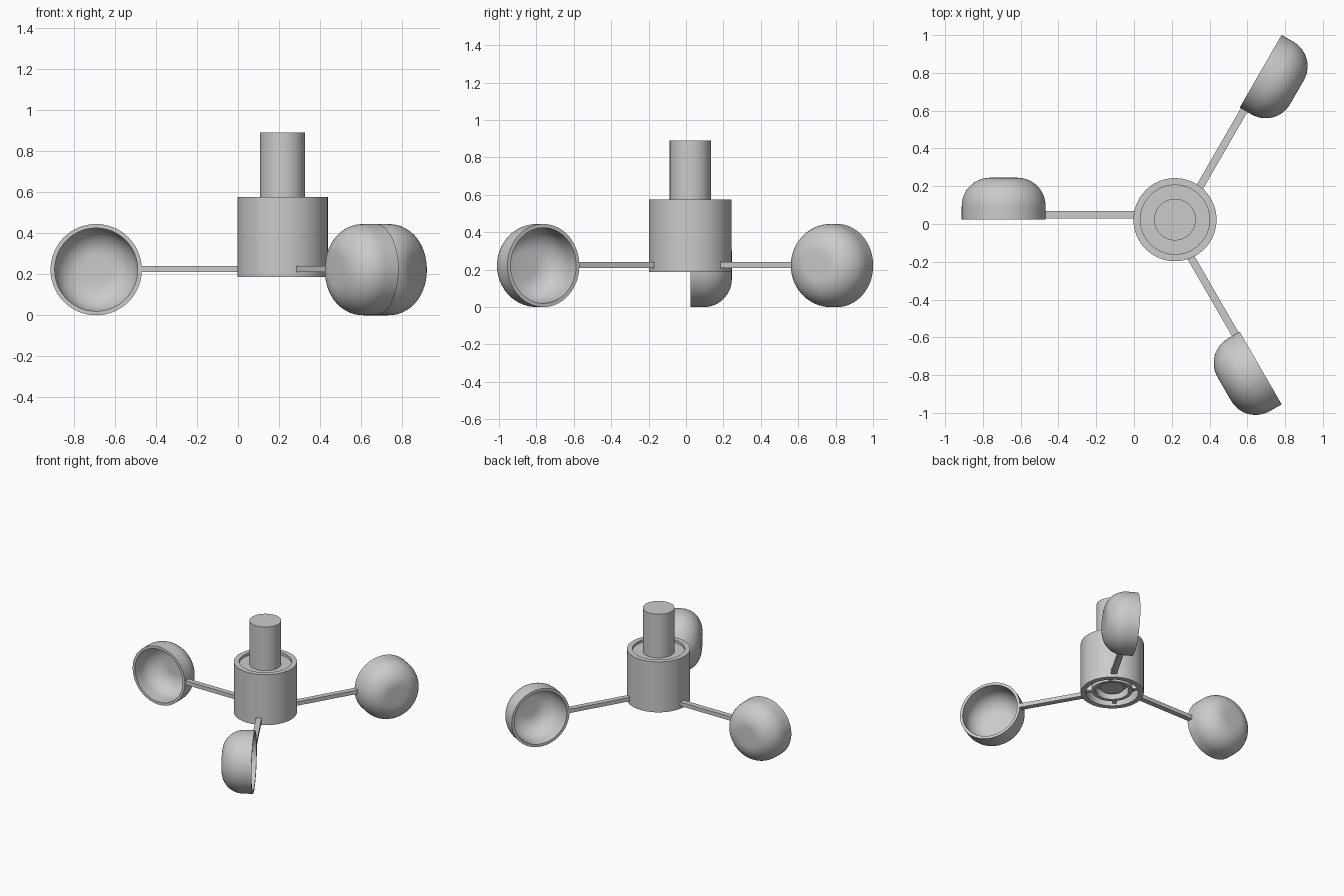
import bpy, bmesh
from math import pi, sin, cos, radians
from mathutils import Matrix, Vector

if "Cube" in bpy.data.objects:
    bpy.data.objects.remove(bpy.data.objects["Cube"])

HUB = Matrix.Translation((0.217, 0.023, 0))


def finish(bm, name, matrix):
    bmesh.ops.remove_doubles(bm, verts=bm.verts, dist=1e-5)
    bmesh.ops.recalc_face_normals(bm, faces=bm.faces)
    bm.transform(matrix)
    mesh = bpy.data.meshes.new(name)
    bm.to_mesh(mesh)
    bm.free()
    obj = bpy.data.objects.new(name, mesh)
    bpy.context.collection.objects.link(obj)
    bpy.ops.object.select_all(action='DESELECT')
    obj.select_set(True)
    bpy.context.view_layer.objects.active = obj
    bpy.ops.object.shade_smooth_by_angle(angle=radians(30))
    return obj


def lathe(name, profile, matrix, closed=False, steps=64):
    """Revolve (radius, height) points around z."""
    bm = bmesh.new()
    verts = [bm.verts.new((r, 0, z)) for r, z in profile]
    edges = [bm.edges.new(p) for p in zip(verts, verts[1:])]
    if closed:
        edges.append(bm.edges.new((verts[-1], verts[0])))
    bmesh.ops.spin(bm, geom=verts + edges, cent=(0, 0, 0), axis=(0, 0, 1),
                   angle=2 * pi, steps=steps)
    return finish(bm, name, matrix)


def box(name, lo, hi, matrix):
    lo, hi = Vector(lo), Vector(hi)
    bm = bmesh.new()
    bmesh.ops.create_cube(bm, size=1, matrix=Matrix.Translation((lo + hi) / 2)
                          @ Matrix.Diagonal((*(hi - lo), 1)))
    return finish(bm, name, matrix)


def arc(centre_r, centre_z, radius, start, end, n=14):
    return [(centre_r + radius * cos(start + (end - start) * i / n),
             centre_z + radius * sin(start + (end - start) * i / n))
            for i in range(n + 1)]


# Hub with a shallow recess on top and an open bore below
lathe("hub", [(0, 0.555), (0.183, 0.555), (0.183, 0.575), (0.22, 0.575),
              (0.22, 0.187), (0.183, 0.187), (0.183, 0.26), (0, 0.26)], HUB)

# Shaft
lathe("shaft", [(0, 0.54), (0.11, 0.54), (0.11, 0.89), (0, 0.89)], HUB)

# Bearing inside the bottom of the hub
lathe("bearing_ring", [(0.115, 0.2), (0.14, 0.2), (0.14, 0.265), (0.115, 0.265)],
      HUB, closed=True)
lathe("shaft_end", [(0, 0.265), (0.085, 0.265), (0.085, 0.225), (0, 0.225)], HUB)
for i in range(4):
    box(f"bearing_rib_{i + 1}", (0.13, -0.014, 0.205), (0.19, 0.014, 0.265),
        HUB @ Matrix.Rotation(radians(45 + 90 * i), 4, 'Z'))

# Three arms with hollow cups, each 120 degrees apart
cup_profile = ([(0.202, 0), (0.222, 0)]
               + arc(0.072, 0.072, 0.15, 0, pi / 2) + [(0, 0.222)]
               + [(0, 0.202)] + arc(0.072, 0.072, 0.13, pi / 2, 0))
for i in range(3):
    turn = HUB @ Matrix.Rotation(radians(120 * i), 4, 'Z')
    box(f"arm_{i + 1}", (-0.695, 0.007, 0.21), (-0.19, 0.047, 0.24), turn)
    lathe(f"cup_{i + 1}", cup_profile,
          turn @ Matrix.Translation((-0.907, 0, 0.222)) @ Matrix.Rotation(-pi / 2, 4, 'X'),
          closed=True)
